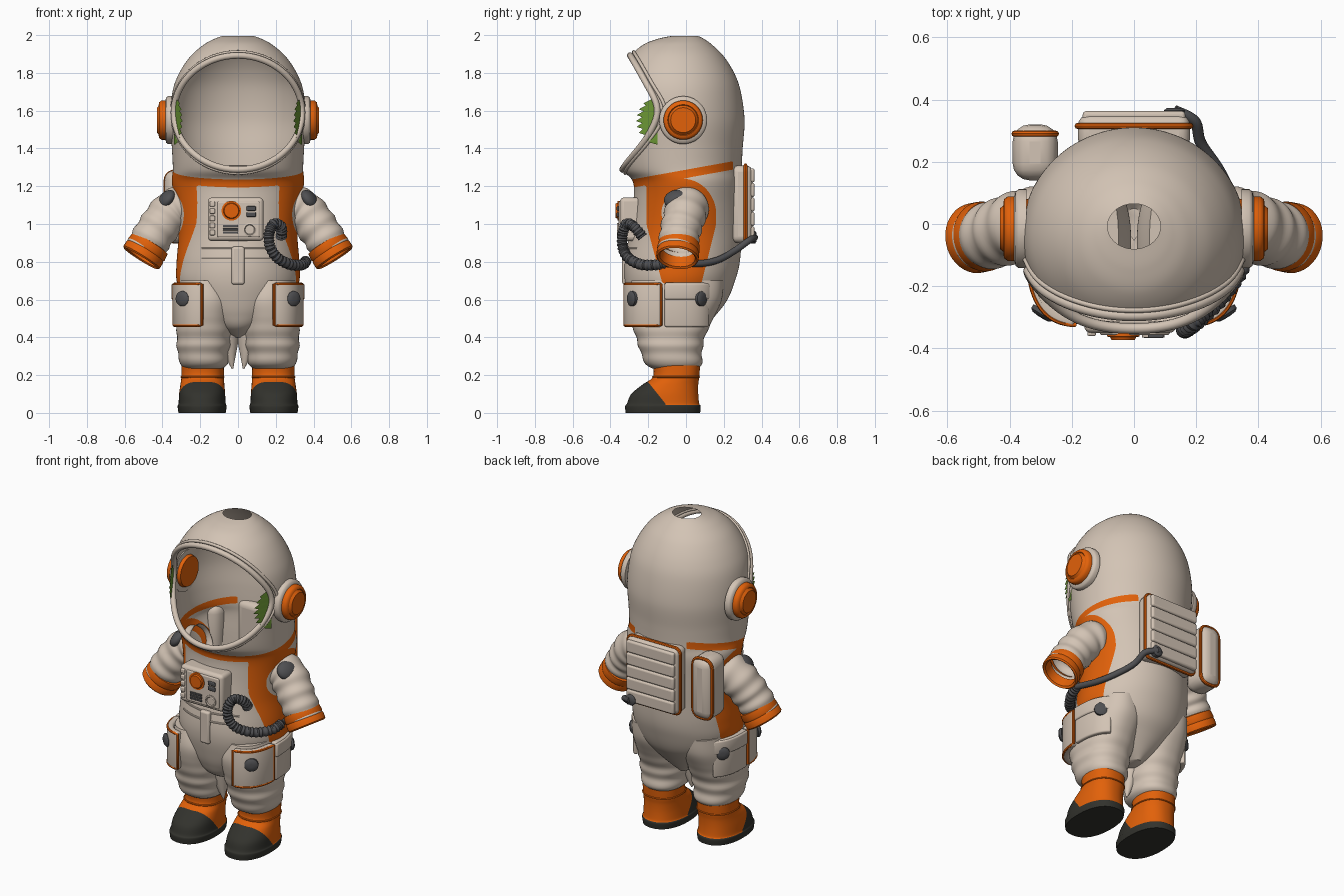
import bpy, bmesh
from math import sin, cos, pi, sqrt, hypot, radians, copysign
from mathutils import Vector

if "Cube" in bpy.data.objects:
    bpy.data.objects.remove(bpy.data.objects["Cube"])


def material(name, rgb):
    m = bpy.data.materials.new(name)
    m.use_nodes = True
    m.diffuse_color = (*rgb, 1)
    m.node_tree.nodes["Principled BSDF"].inputs["Base Color"].default_value = (*rgb, 1)
    return m


CREAM = material("cream fabric", (.65, .55, .46))
ORANGE = material("orange trim", (.76, .12, .003))
BLACK = material("black rubber", (.032, .032, .026))
GREY = material("grey hose", (.08, .08, .085))
GREEN = material("leaf green", (.15, .31, .035))


def finish(name, bm, mats, field=None):
    """Make the object; where field is positive the second colour is cut in."""
    bmesh.ops.recalc_face_normals(bm, faces=bm.faces[:])
    if field:
        cuts = []
        for e in bm.edges[:]:
            a, b = (field(v.co) for v in e.verts)
            if a * b < 0:
                cuts.append(bmesh.utils.edge_split(e, e.verts[0], a / (a - b))[1])
        bmesh.ops.connect_verts(bm, verts=cuts)
    for f in bm.faces:
        f.smooth = True
        if field:
            f.material_index = int(field(f.calc_center_median()) > 0)
    me = bpy.data.meshes.new(name)
    bm.to_mesh(me)
    bm.free()
    me.set_sharp_from_angle(angle=radians(42))
    for m in mats:
        me.materials.append(m)
    ob = bpy.data.objects.new(name, me)
    bpy.context.collection.objects.link(ob)
    return ob


def grid(rings, around=True, along=False, caps=""):
    """Skin a list of point rows into quads."""
    bm = bmesh.new()
    rows = [[bm.verts.new(p) for p in r] for r in rings]
    n, m = len(rows[0]), len(rows)
    for i in range(m if along else m - 1):
        a, b = rows[i], rows[(i + 1) % m]
        for j in range(n if around else n - 1):
            k = (j + 1) % n
            bm.faces.new((a[j], a[k], b[k], b[j]))
    if "s" in caps:
        bm.faces.new(rows[0])
    if "e" in caps:
        bm.faces.new(rows[-1])
    return bm


def spline(keys, k=8):
    """Smooth curve through tuples of any length."""
    out = []
    for i in range(len(keys) - 1):
        p = [keys[max(0, min(len(keys) - 1, i + d))] for d in (-1, 0, 1, 2)]
        for t in (j / k for j in range(k)):
            out.append(tuple(b + .5 * t * ((c - a) + t * ((2*a - 5*b + 4*c - d) + t * (3*(b - c) + d - a)))
                             for a, b, c, d in zip(*p)))
    return out + [tuple(keys[-1])]


def oval(key, s=1, n=48, power=2.0):
    """Horizontal ring from (z, x min, x max, y front, y back)."""
    z, x0, x1, f, b = key
    sg = lambda v: copysign(abs(v) ** (2 / power), v)
    return [Vector((s * ((x0 + x1) / 2 + (x1 - x0) / 2 * sg(cos(a))), (f + b) / 2 + (b - f) / 2 * sg(sin(a)), z))
            for a in (2 * pi * (i + .5) / n for i in range(n))]


def tube(name, path, radii, mat, closed=False, caps="", n=20):
    path = [Vector(p) for p in path]
    m, q, prev, rings = len(path), None, None, []
    for i, p in enumerate(path):
        a = path[(i - 1) % m] if closed or i else p
        b = path[(i + 1) % m] if closed or i < m - 1 else p
        t = (b - a).normalized()
        q = prev.rotation_difference(t) @ q if q else t.to_track_quat("Z", "Y")
        prev = t
        r = radii(i / (m - 1)) if callable(radii) else radii
        rings.append([p + q @ Vector((r * cos(2*pi*j/n), r * sin(2*pi*j/n), 0)) for j in range(n)])
    return finish(name, grid(rings, along=closed, caps=caps), [mat])


def lathe(name, origin, axis, profile, mat, caps="se", n=40):
    q = Vector(axis).to_track_quat("Z", "Y")
    rings = [[Vector(origin) + q @ Vector((r * cos(2*pi*j/n), r * sin(2*pi*j/n), d)) for j in range(n)]
             for d, r in profile]
    return finish(name, grid(rings, caps=caps), [mat])


def box(name, lo, hi, mat, bevel=.02):
    bm = bmesh.new()
    bmesh.ops.create_cube(bm, size=1)
    for v in bm.verts:
        v.co = [(a + b) / 2 + c * (b - a) for a, b, c in zip(lo, hi, v.co)]
    mod = finish(name, bm, [mat]).modifiers.new("Bevel", "BEVEL")
    mod.width, mod.segments = bevel, 4


# Torso and helmet: one hollow shell, open at the face and the crown
shape = [(.4, .04, -.15, .05), (.45, .13, -.24, .1), (.52, .22, -.28, .16), (.6, .29, -.305, .22),
         (.7, .325, -.325, .26), (.8, .325, -.325, .285), (.95, .315, -.3, .295), (1.1, .33, -.28, .295),
         (1.22, .35, -.28, .295), (1.29, .345, -.335, .295), (1.4, .35, -.36, .3), (1.55, .36, -.38, .31),
         (1.7, .347, -.38, .29), (1.8, .311, -.355, .255), (1.89, .25, -.295, .198), (1.95, .18, -.225, .137),
         (1.98, .125, -.15, .095), (1.995, .085, -.08, .065)]
shell = [(z, -w, w, f, b) for z, w, f, b in spline(shape)]
FZ, FA, FB = 1.59, .335, .295


def front_y(x, z):
    i = next((i for i, k in enumerate(shell) if k[0] >= z), len(shell) - 1)
    k0, k1 = shell[max(i - 1, 0)], shell[i]
    t = (z - k0[0]) / max(k1[0] - k0[0], .0001)
    w, f, b = (k0[j] + t * (k1[j] - k0[j]) for j in (2, 3, 4))
    return (f + b) / 2 - (b - f) / 2 * sqrt(max(0, 1 - (x / w) ** 2))


def suit_trim(p):
    """Positive on the yoke band and on the panel that loops round the arm."""
    seam = 1.215 + .18 * (p.y + .28)
    low = max(0, 1 - p.z)
    band = min(.022 - abs(p.z - seam), .25 - p.y)
    back = .16 - .25 * low - p.y
    if p.z > 1.05:
        back = max(.18 * (1 - hypot((p.y + .02) / .18, (p.z - 1.05) / .19)), -.02 - p.y)
    panel = min(p.z - .68, seam - p.z, abs(p.x) - .2, p.y + .21 - .27 * low, back)
    armhole = .11 * (1 - hypot((p.y + .02) / .11, (p.z - 1.06) / .11))
    return max(band, min(panel, -armhole))


bm = grid([oval(k, n=144) for k in shell], caps="s")
reach = lambda v: hypot(v.co.x / FA, (v.co.z - FZ) / FB)
bmesh.ops.delete(bm, geom=[v for v in bm.verts if v.co.y < -.03 and reach(v) < 1], context="VERTS")
for v in bm.verts:
    if v.is_boundary and v.co.z < 1.95:
        r = reach(v)
        v.co.x /= r
        v.co.z = FZ + (v.co.z - FZ) / r
        v.co.y = front_y(v.co.x, v.co.z)
finish("torso_and_helmet", bm, [CREAM, ORANGE], suit_trim)

# Face opening rims
for name, grow, r in (("visor_rim", .007, .017), ("visor_rim_lip", .026, .009)):
    loop = []
    for i in range(96):
        x, z = (FA + grow * .6) * cos(2*pi*i/96), FZ + (FB + grow) * sin(2*pi*i/96)
        loop.append((x, front_y(x, z) - .002, z))
    tube(name, loop, r, CREAM, closed=True, n=12)

for s, side in ((1, "left"), (-1, "right")):
    # Ear caps and leaf patches
    lathe(side + "_ear_base", (s * .345, -.015, 1.55), (s, 0, 0), [(0, .127), (.025, .127), (.035, .12), (.041, .1)], CREAM)
    lathe(side + "_ear_cap", (s * .37, -.015, 1.55), (s, 0, 0),
          [(-.045, .09), (0, .104), (.035, .104), (.047, .095), (.05, .082), (.046, .078), (.05, .074), (.06, .066)], ORANGE)
    back, front = [], []
    for i in range(25):
        u = i / 12 - 1
        d = .115 * sqrt(1 - u * u) * (1 - .14 * (i % 3))
        back.append((s * .338, -.15, 1.545 + .125 * u))
        front.append((s * (.335 - .36 * d), -.15 - d, 1.545 + .125 * u))
    finish(side + "_leaf_patch", grid([back, front], around=False), [GREEN])

    # Arm with fabric folds, hollow cuff and shoulder patch
    arm = spline([(s * .26, .01, 1.1), (s * .35, 0, 1.065), (s * .435, -.03, .96), (s * .495, -.045, .86)], 16)
    tube(side + "_sleeve", arm, lambda t: .116 - .014 * t + .004 * sin(t * 34), CREAM, n=40)
    lathe(side + "_cuff", (s * .463, -.036, .9), (s * .5, -.1, -.8),
          [(0, .095), (.004, .108), (.04, .113), (.05, .109), (.06, .113), (.09, .113), (.098, .105),
           (.09, .094), (.03, .09)], ORANGE, caps="")
    bm = bmesh.new()
    bmesh.ops.create_uvsphere(bm, u_segments=24, v_segments=12, radius=1)
    q = Vector((s * .75, -.2, .6)).to_track_quat("Z", "Y")
    for v in bm.verts:
        v.co = Vector((s * .378, -.05, 1.13)) + q @ Vector((v.co.x * .068, v.co.y * .058, v.co.z * .036))
    finish(side + "_shoulder_patch", bm, [GREY])

    # Trouser leg with folds and a pointed inner flap
    leg = spline([(.235, .08, .285, -.18, .065), (.26, .055, .305, -.215, .085), (.32, .045, .32, -.24, .085),
                  (.4, .03, .325, -.265, .1), (.5, .02, .325, -.295, .145), (.6, .01, .325, -.31, .19),
                  (.7, .05, .31, -.29, .2)])
    fold = lambda k: .004 * sin(k[0] * 75) * max(0, 1 - abs(k[0] - .36) * 6)
    leg = [(k[0], k[1] - fold(k), k[2] + fold(k), k[3] - fold(k), k[4] + fold(k)) for k in leg]
    finish(side + "_trouser_leg", grid([oval(k, s, power=2.3) for k in leg], caps="se"), [CREAM])
    lathe(side + "_inner_flap", (s * .075, -.1, .52), (-s * .16, 0, -1), [(0, .09), (.12, .065), (.29, .004)], CREAM)

    # Boot: black sole and toe cap, orange heel and ankle
    ankle = (.19, .075, .3, -.175, .07)
    boot = spline([(0, .065, .315, -.32, .075), (.035, .06, .32, -.322, .078), (.05, .065, .315, -.312, .07),
                   (.1, .068, .312, -.29, .065), (.15, .072, .305, -.23, .065), ankle,
                   (.25, .075, .3, -.175, .075)], 6)
    finish(side + "_boot", grid([oval(k, s, 64, 2.3) for k in boot], caps="se"), [ORANGE, BLACK],
           lambda p: max(.042 - p.z, min(.165 - p.z, -.07 - .8 * p.z - p.y)))
    tube(side + "_ankle_seam", oval(ankle, s, 40, 2.3), .005, ORANGE, closed=True, n=8)

    # Wrapped thigh pockets with piping and snaps
    def hip(a, z, g=0):
        c, d = cos(radians(a)), sin(radians(a))
        e = lambda v: copysign(abs(v) ** .77, v)
        return Vector((s * (.17 + (.155 + g) * e(c)), -.09 + (.22 + g) * e(d), z))

    for name, a0, a1, z0, z1 in (("front", -86, -6, .455, .69), ("side", -3, 60, .455, .69),
                                 ("side_flap", -3, 61, .6, .685)):
        g = .008 if "flap" in name else 0
        arc = [a0 + (a1 - a0) * i / 16 for i in range(17)]
        ob = finish(f"{side}_{name}_pocket", grid([[hip(a, z, g) for a in arc] for z in (z0, z1)], around=False), [CREAM])
        mod = ob.modifiers.new("Thickness", "SOLIDIFY")
        mod.thickness, mod.offset = .04, 0
        mod = ob.modifiers.new("Bevel", "BEVEL")
        mod.width, mod.segments = .012, 3
        if name == "front":
            edge = [hip(a, z0 + .008, .014) for a in arc] + [hip(a, z1 - .008, .014) for a in reversed(arc)]
            tube(side + "_pocket_piping", edge, .008, ORANGE, closed=True, n=8)
    for name, a in (("front", -50), ("side", 40)):
        p, c = hip(a, .605, .012), Vector((s * .17, -.09, .605))
        lathe(f"{side}_{name}_snap", p, p - c, [(0, .04), (.014, .04), (.022, .03), (.024, .01)], GREY)

# Chest control box
box("chest_box", (-.16, -.35, .91), (.135, -.24, 1.14), CREAM, .022)
box("chest_panel", (-.11, -.357, .93), (.115, -.33, 1.12), CREAM, .008)
lathe("chest_dial", (-.035, -.35, 1.07), (0, -1, 0), [(0, .052), (.012, .052), (.013, .042), (.022, .038)], ORANGE)
lathe("chest_gauge", (.062, -.35, .97), (0, -1, 0), [(0, .036), (.014, .036), (.016, .028), (.01, .024)], CREAM)
for i, z in enumerate((1.05, 1.082)):
    box(f"chest_button_{i}", (.045, -.367, z - .012), (.095, -.345, z + .012), GREY, .005)
for i, z in enumerate((.955, .972, .989)):
    box(f"chest_vent_{i}", (-.08, -.364, z - .006), (0, -.345, z + .006), GREY, .003)
for i in range(5):
    box(f"chest_tab_{i}", (-.15, -.36, .94 + .038 * i), (-.122, -.34, .968 + .038 * i), CREAM, .006)

# Waist seams and fly
for i, z in enumerate((.82, .87)):
    xs = [-.19 + .38 * j / 20 for j in range(21)]
    tube(f"waist_seam_{i}", [(x, front_y(x, z), z) for x in xs], .006, CREAM, n=8)
box("fly_flap", (-.034, -.338, .68), (.034, -.3, .88), CREAM, .012)

# Back pack with quilted pads, side pod, piping
box("back_pack", (-.18, .24, .9), (.18, .352, 1.31), CREAM, .035)
for i in range(5):
    box(f"back_pad_{i}", (-.165, .31, .912 + .077 * i), (.165, .363, .987 + .077 * i), CREAM, .012)
box("side_pod", (-.39, .14, .9), (-.245, .32, 1.285), CREAM, .055)


def piping(name, x0, x1, y, z0, z1, r=.035):
    pts = []
    for i, (x, z) in enumerate(((x1 - r, z1 - r), (x0 + r, z1 - r), (x0 + r, z0 + r), (x1 - r, z0 + r))):
        pts += [(x + r * cos(pi / 2 * (i + j / 5)), y, z + r * sin(pi / 2 * (i + j / 5))) for j in range(6)]
    tube(name, pts, .01, ORANGE, closed=True, n=8)


piping("pack_piping", -.181, .181, .315, .899, 1.311)
piping("pod_piping", -.384, -.251, .29, .906, 1.279, .05)

# Ribbed air hose looping beside the chest box, thin line on to the pack
thick = spline([(.23, -.23, .93), (.228, -.275, .985), (.19, -.315, 1), (.165, -.335, .95), (.17, -.335, .88),
                (.21, -.305, .82), (.28, -.235, .785), (.34, -.15, .785), (.36, -.08, .805)], 14)
tube("air_hose", thick, lambda t: .027 + .003 * sin(t * 200), GREY, caps="se")
thin = spline([(.36, -.08, .805), (.325, .06, .79), (.275, .17, .81), (.215, .26, .86), (.195, .33, .91), (.13, .365, .93)])
tube("rear_air_line", thin, .018, GREY, caps="se", n=12)
lathe("rear_hose_fitting", (.13, .34, .93), (0, 1, 0), [(0, .034), (.025, .034), (.032, .025)], GREY)
